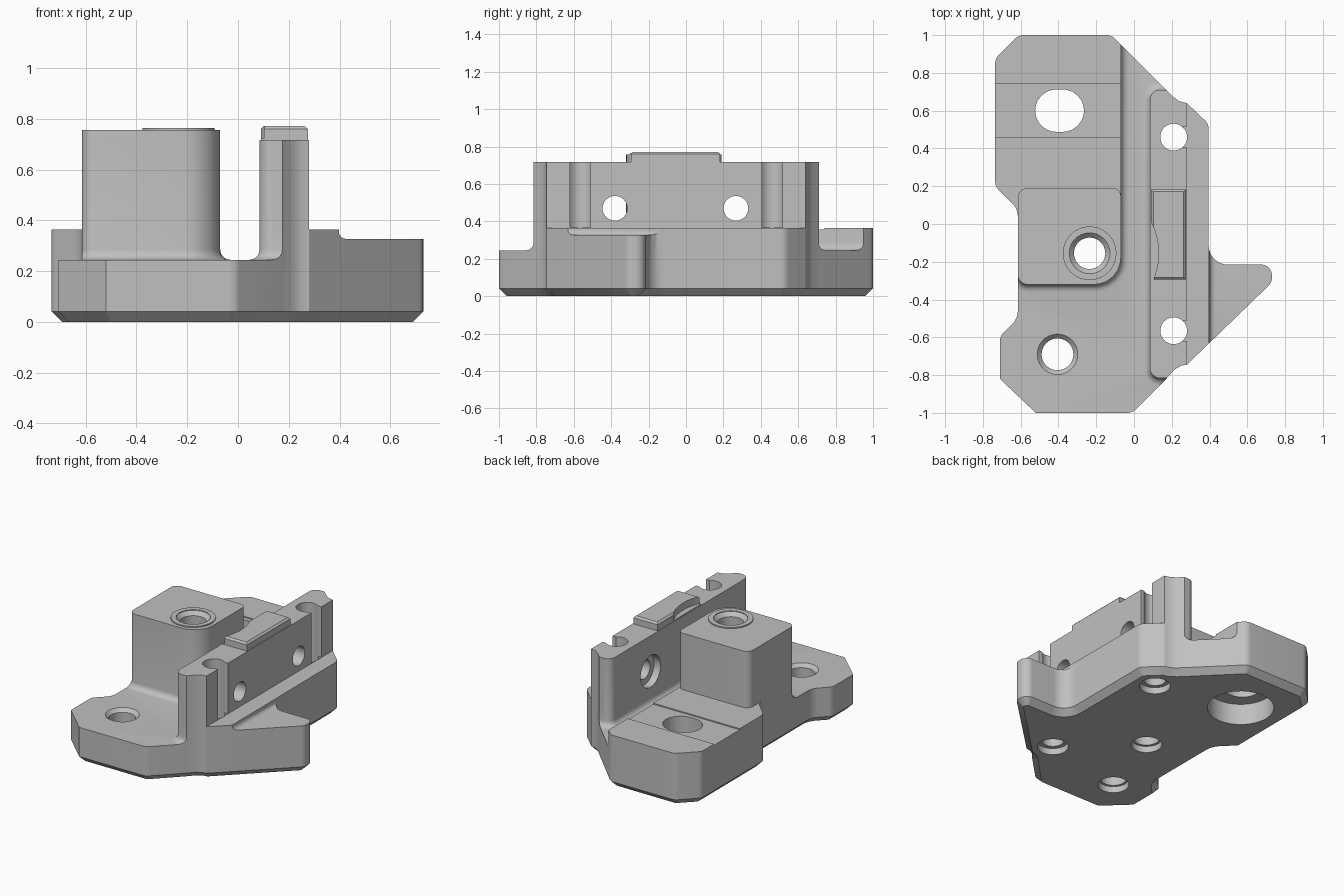
import bpy, bmesh, math
from mathutils import Vector, Matrix

old = bpy.data.objects.get("Cube")
if old:
    bpy.data.objects.remove(old, do_unlink=True)

grey = bpy.data.materials.new("machined_grey")
grey.use_nodes = True
grey.diffuse_color = (0.53, 0.53, 0.53, 1)
grey.node_tree.nodes["Principled BSDF"].inputs["Base Color"].default_value = (0.53, 0.53, 0.53, 1)


def finish(name, bm):
    bmesh.ops.recalc_face_normals(bm, faces=bm.faces)
    me = bpy.data.meshes.new(name)
    bm.to_mesh(me)
    bm.free()
    me.materials.append(grey)
    ob = bpy.data.objects.new(name, me)
    bpy.context.collection.objects.link(ob)
    return ob


def rounded(corners, steps=6):
    """Outline from (x, y) or (x, y, radius) corners, with filleted corners."""
    out = []
    n = len(corners)
    for i, c in enumerate(corners):
        p = Vector(c[:2])
        if len(c) < 3:
            out.append(p)
            continue
        a = (Vector(corners[i - 1][:2]) - p).normalized()
        b = (Vector(corners[(i + 1) % n][:2]) - p).normalized()
        half = a.angle(b) / 2
        centre = p + (a + b).normalized() * (c[2] / math.sin(half))
        start = p + a * (c[2] / math.tan(half)) - centre
        end = p + b * (c[2] / math.tan(half)) - centre
        for k in range(steps + 1):
            out.append(centre + start.lerp(end, k / steps).normalized() * c[2])
    return out


def prism(name, corners, z0, z1, low=0, high=0, segments=1):
    """Extruded outline; low and high bevel the bottom and top rims."""
    bm = bmesh.new()
    face = bm.faces.new([bm.verts.new((p.x, p.y, z0)) for p in rounded(corners)])
    new = bmesh.ops.extrude_face_region(bm, geom=[face])["geom"]
    bmesh.ops.translate(bm, vec=(0, 0, z1 - z0), verts=[g for g in new if isinstance(g, bmesh.types.BMVert)])
    bmesh.ops.remove_doubles(bm, verts=bm.verts, dist=0.0005)
    bmesh.ops.recalc_face_normals(bm, faces=bm.faces)
    for z, size in ((z0, low), (z1, high)):
        if size:
            rim = [e for e in bm.edges if all(abs(v.co.z - z) < 1e-5 for v in e.verts)]
            bmesh.ops.bevel(bm, geom=rim, offset=size, segments=segments, profile=0.5, affect='EDGES')
    return finish(name, bm)


def box(x0, x1, y0, y1, r=None):
    pts = [(x0, y0), (x1, y0), (x1, y1), (x0, y1)]
    return [p + (r,) for p in pts] if r else pts


def turned(name, profile, place, sides=40):
    """Solid of revolution from (radius, height) steps."""
    bm = bmesh.new()
    rings = []
    for r, z in profile:
        rings.append([bm.verts.new((r * math.cos(k * math.tau / sides), r * math.sin(k * math.tau / sides), z))
                      for k in range(sides)])
    for lo, hi in zip(rings, rings[1:]):
        for k in range(sides):
            j = (k + 1) % sides
            bm.faces.new((lo[k], lo[j], hi[j], hi[k]))
    bm.faces.new(rings[0])
    bm.faces.new(rings[-1])
    bm.transform(place)
    return finish(name, bm)


def combine(target, tool, operation):
    mod = target.modifiers.new(tool.name, 'BOOLEAN')
    mod.object, mod.operation, mod.solver = tool, operation, 'EXACT'
    bpy.context.view_layer.update()
    with bpy.context.temp_override(object=target, active_object=target, selected_objects=[target]):
        bpy.ops.object.modifier_apply(modifier=mod.name)
    bpy.data.objects.remove(tool, do_unlink=True)


def at(x, y, z=0):
    return Matrix.Translation((x, y, z))


# Base plate with chamfered underside
body = prism("mounting_bracket", [
    (-0.52, -1), (-0.01, -1, 0.06), (0.175, -0.815), (0.215, -0.77), (0.25, -0.75), (0.28, -0.745),
    (0.73, -0.31, 0.055), (0.73, -0.215, 0.055), (0.395, -0.215, 0.1), (0.395, 0.53, 0.06),
    (0.28, 0.64), (0.24, 0.65), (0.205, 0.675), (0.17, 0.71), (-0.12, 1, 0.06), (-0.61, 1, 0.06),
    (-0.735, 0.875, 0.06), (-0.735, 0.2, 0.06), (-0.615, 0.08, 0.1), (-0.615, -0.5, 0.1),
    (-0.71, -0.595, 0.06), (-0.71, -0.82)], 0, 0.365, low=0.042)

# Tall post
post = prism("post", [(-0.615, -0.45), (0, -0.45), (0, 0.14), (-0.07, 0.14), (-0.07, 0.19, 0.04),
                      (-0.615, 0.19, 0.05)], 0.2, 0.757)
combine(body, post, 'UNION')

# Upright wall
wall = prism("wall", [(0, -0.815), (0.175, -0.815), (0.215, -0.77), (0.25, -0.75), (0.28, -0.745),
                      (0.28, 0.64), (0.24, 0.65), (0.205, 0.675), (0.17, 0.71), (0, 0.71)], 0.2, 0.717)
combine(body, wall, 'UNION')

# Lowered floor around the post and wall, with filleted edges
floor = prism("floor_cut", [
    (-0.07, 1.2), (-0.07, -0.32, 0.14), (-0.615, -0.32, 0.05), (-0.615, -0.26), (-0.9, -0.26),
    (-0.9, -1.2), (0.3, -1.2), (0.175, -0.815), (0.085, -0.815, 0.05),
    (0.085, 0.71, 0.05), (0.17, 0.71), (0.3, 1.2)], 0.245, 1, low=0.04, segments=5)
combine(body, floor, 'DIFFERENCE')

# Arm step and shallow groove across the rear block
combine(body, prism("arm_cut", box(0.397, 1, -1, -0.1), 0.327, 0.6, low=0.03, segments=4), 'DIFFERENCE')
combine(body, prism("groove_cut", box(-1, -0.03, 0.46, 0.74), 0.357, 0.5), 'DIFFERENCE')

# Clip on the wall, scooped concentric with the post hole
clip = prism("clip", box(0.09, 0.275, -0.295, 0.183), 0.69, 0.772, high=0.012)
combine(clip, turned("scoop", [(0.365, 0.722), (0.365, 0.9)], at(-0.235, -0.155), 96), 'DIFFERENCE')
combine(body, clip, 'UNION')

# Raised ring and post hole
combine(body, turned("ring", [(0.142, 0.7), (0.142, 0.765)], at(-0.235, -0.155)), 'UNION')
combine(body, turned("post_hole", [(0.1, -0.1), (0.1, 0.045), (0.083, 0.045), (0.083, 0.735), (0.108, 0.76),
                                   (0.108, 0.9)], at(-0.235, -0.155)), 'DIFFERENCE')

# Front countersunk hole
combine(body, turned("front_hole", [(0.1, -0.1), (0.1, 0.045), (0.084, 0.045), (0.084, 0.222), (0.108, 0.246),
                                    (0.108, 0.4)], at(-0.405, -0.69)), 'DIFFERENCE')

# Wall holes: vertical bores opening outward, and cross holes counterbored inside
for y in (-0.565, 0.46):
    combine(body, turned("bore", [(0.1, -0.1), (0.1, 0.045), (0.071, 0.045), (0.071, 0.9)], at(0.21, y)), 'DIFFERENCE')
    combine(body, prism("bore_opening", box(0.21, 0.4, y - 0.055, y + 0.055), 0.367, 0.9), 'DIFFERENCE')
for y in (-0.38, 0.267):
    combine(body, turned("cross_hole", [(0.11, -0.05), (0.11, 0.05), (0.066, 0.05), (0.066, 0.3)],
                         at(0.085, y, 0.47) @ Matrix.Rotation(math.pi / 2, 4, 'Y')), 'DIFFERENCE')

# Rear slot with a wide pocket underneath
combine(body, prism("slot", box(-0.523, -0.265, 0.488, 0.712, 0.111), -0.1, 0.6), 'DIFFERENCE')
combine(body, turned("slot_pocket", [(0.215, -0.1), (0.215, 0.15)], at(-0.395, 0.6)), 'DIFFERENCE')

# Smooth curved faces, crisp edges
bpy.ops.object.select_all(action='DESELECT')
body.select_set(True)
bpy.context.view_layer.objects.active = body
bpy.ops.object.shade_smooth_by_angle(angle=math.radians(28))
